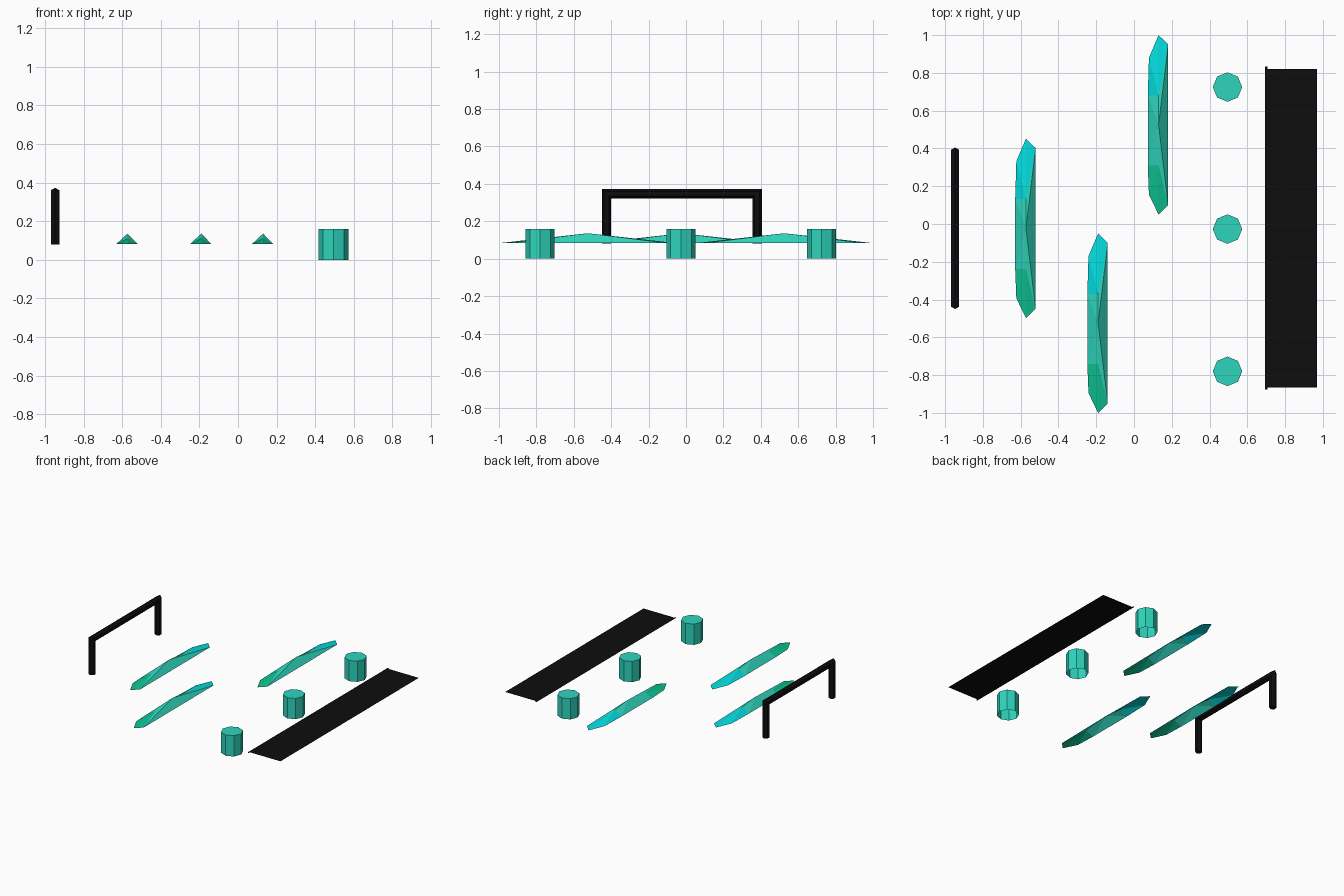
import bpy, math
from mathutils import Vector

if "Cube" in bpy.data.objects:
    bpy.data.objects.remove(bpy.data.objects["Cube"])


def material(name, rgb):
    lin = [((c / 255 + 0.055) / 1.055) ** 2.4 if c > 10 else c / 255 / 12.92 for c in rgb]
    m = bpy.data.materials.new(name)
    m.diffuse_color = (*lin, 1)
    m.use_nodes = True
    m.node_tree.nodes["Principled BSDF"].inputs["Base Color"].default_value = m.diffuse_color
    return m


TEAL = material("teal", (47, 213, 189))
CYAN = material("cyan", (4, 218, 222))
GREEN = material("green", (12, 192, 144))
BLACK = material("black", (13, 13, 13))
BASE = 0.083  # shared ground height of everything but the drums


def add_mesh(name, verts, faces, mats, loc=(0, 0, 0), idx=None):
    me = bpy.data.meshes.new(name)
    me.from_pydata(verts, [], faces)
    for m in mats:
        me.materials.append(m)
    for p, i in zip(me.polygons, idx or [0] * len(faces)):
        p.material_index = i
    ob = bpy.data.objects.new(name, me)
    ob.location = loc
    bpy.context.collection.objects.link(ob)
    return ob


def drum(name, x, y, r=0.078, h=0.16, n=8):
    # eight-sided drum, open underneath
    ring = [(r * math.cos(math.tau * i / n), r * math.sin(math.tau * i / n)) for i in range(n)]
    verts = [(a, b, 0) for a, b in ring] + [(a, b, h) for a, b in ring]
    faces = [(i, (i + 1) % n, n + (i + 1) % n, n + i) for i in range(n)]
    faces.append(tuple(range(n, 2 * n)))
    add_mesh(name, verts, faces, [TEAL], (x, y, 0))


def hull(name, x, y):
    # ridged boat-like shell: ridge on top, open underneath, three colour bands
    half, peak, ya, yb = 0.475, 0.053, 0.155, -0.215

    def ridge(v):
        return (0, v, peak * (1 - abs(v) / half))

    T, B, P, RA, RB, L1, LA, LB, L2, R1, R2 = range(11)
    verts = [(0, half, 0), (0, -half, 0), (0, 0, peak), ridge(ya), ridge(yb),
             (-0.051, 0.355, 0), (-0.057, ya, 0), (-0.057, yb, 0), (-0.051, -0.37, 0),
             (0.051, 0.425, 0), (0.051, -0.425, 0)]
    faces = [(T, L1, RA), (RA, L1, LA), (T, RA, R1),                          # far end
             (RA, LA, P), (P, LA, LB), (P, LB, RB), (RA, P, R1), (R1, P, R2), (P, RB, R2),
             (RB, LB, L2), (RB, L2, B), (RB, B, R2)]                          # near end
    add_mesh(name, verts, faces, [CYAN, TEAL, GREEN], (x, y, BASE), [0] * 3 + [1] * 6 + [2] * 3)


def gate_frame(name, x, y0, y1, z0, z1, r=0.025, n=6):
    # hexagonal bar swept along a mitred upside-down U
    verts = []
    for py, pz, out in ((y0, z0, (-1, 0)), (y0, z1, (-1, 1)), (y1, z1, (1, 1)), (y1, z0, (1, 0))):
        for i in range(n):
            a = math.tau * i / n
            o, s = r * math.cos(a), r * math.sin(a)
            verts.append((x + s, py + out[0] * o, pz + out[1] * o))
    faces = [(k * n + i, k * n + n + i, k * n + n + (i + 1) % n, k * n + (i + 1) % n)
             for k in range(3) for i in range(n)]
    faces += [tuple(range(n)), tuple(reversed(range(3 * n, 4 * n)))]
    add_mesh(name, verts, faces, [BLACK])


def plate(name, x0, x1, y0, y1, z):
    add_mesh(name, [(x0, y0, z), (x1, y0, z), (x1, y1, z), (x0, y1, z)], [(0, 1, 2, 3)], [BLACK])


# row of drums
for i, y in enumerate((-0.78, -0.027, 0.725)):
    drum(f"drum_{i + 1}", 0.495, y)

# staggered hulls
for i, (x, y) in enumerate(((-0.572, -0.023), (-0.19, -0.525), (0.13, 0.525))):
    hull(f"hull_{i + 1}", x, y)

# gate at the left, mat with thin edge strip at the right
gate_frame("gate_frame", -0.947, -0.425, 0.38, 0.08, 0.348)
plate("mat", 0.70, 0.968, -0.865, 0.82, BASE + 0.003)
plate("mat_edge", 0.694, 0.706, -0.877, 0.833, BASE + 0.002)
